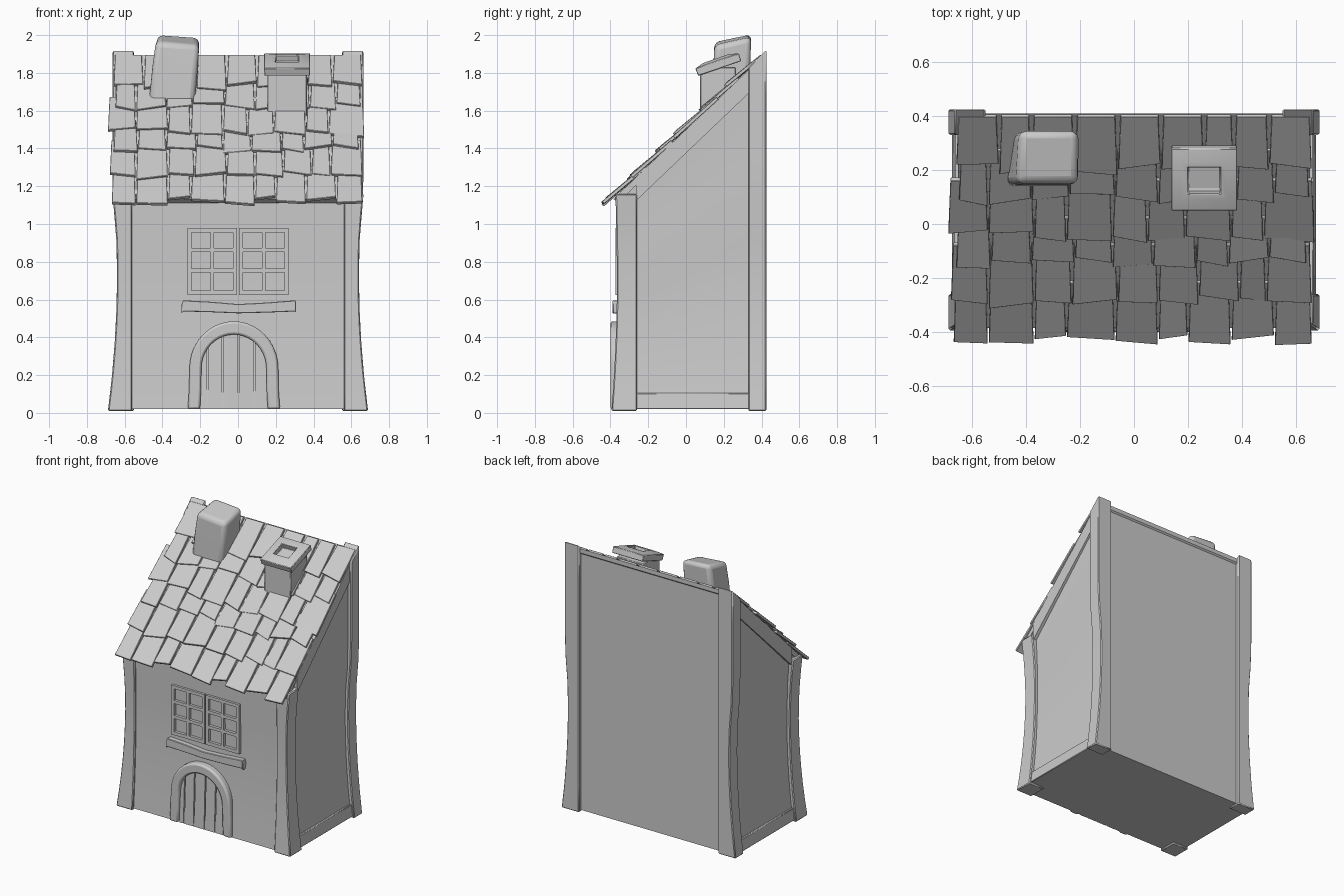
import bpy, bmesh, math, random
from mathutils import Vector, Matrix

random.seed(4)
cube = bpy.data.objects.get("Cube")
if cube:
    bpy.data.objects.remove(cube, do_unlink=True)

grey = bpy.data.materials.new("plain_grey")
grey.use_nodes = True
colour = (0.6, 0.6, 0.6, 1)
grey.diffuse_color = colour
grey.node_tree.nodes["Principled BSDF"].inputs["Base Color"].default_value = colour


def finish(name, bm, bevel=0.0, segments=1):
    bmesh.ops.recalc_face_normals(bm, faces=bm.faces)
    mesh = bpy.data.meshes.new(name)
    bm.to_mesh(mesh)
    bm.free()
    mesh.materials.append(grey)
    ob = bpy.data.objects.new(name, mesh)
    bpy.context.collection.objects.link(ob)
    if bevel:
        mod = ob.modifiers.new("soft_edges", "BEVEL")
        mod.width, mod.segments = bevel, segments
    bpy.ops.object.select_all(action="DESELECT")
    ob.select_set(True)
    bpy.context.view_layer.objects.active = ob
    bpy.ops.object.shade_smooth_by_angle(angle=math.radians(35))
    return ob


def loft(bm, rings):
    """Skin a list of equal rings and cap both ends."""
    rows = [[bm.verts.new(p) for p in ring] for ring in rings]
    n = len(rows[0])
    for a, b in zip(rows, rows[1:]):
        for i in range(n):
            bm.faces.new((a[i], a[(i + 1) % n], b[(i + 1) % n], b[i]))
    bm.faces.new(rows[0])
    bm.faces.new(rows[-1])


def part(name, rings, bevel=0.0, segments=1):
    bm = bmesh.new()
    loft(bm, rings)
    return finish(name, bm, bevel, segments)


def box_rings(x0, x1, y0, y1, z0, z1):
    return [[(x0, y0, z), (x1, y0, z), (x1, y1, z), (x0, y1, z)] for z in (z0, z1)]


def half_width(z):
    if z < 0.75:
        return 0.64 + 0.05 * (1 - z / 0.75) ** 2
    return 0.64 + 0.025 * min(1, (z - 0.75) / 0.4) ** 2


def front_y(z):
    return -0.365 - (0.03 * (1 - z / 0.75) ** 2 if z < 0.75 else 0.02 * (z - 0.75))


def roof_z(y):
    return 1.5 + 0.955 * y


STEPS = [i / 10 for i in range(11)]

# Curved wall body with a sloping top
rings = []
for t in STEPS:
    zf, zb = 0.02 + 1.11 * t, 0.02 + 1.84 * t
    wf, wb = half_width(zf) - 0.025, half_width(zb) - 0.025
    yf = front_y(zf) + 0.015
    rings.append([(-wf, yf, zf), (wf, yf, zf), (wb, 0.4, zb), (-wb, 0.4, zb)])
part("walls", rings)

for side, label in ((1, "left"), (-1, "right")):
    # Corner posts
    rings = []
    for t in STEPS:
        z = 0.01 + 1.15 * t
        w, y = half_width(z) * side, front_y(z)
        rings.append([(0.56 * side, y, z), (w, y, z), (w, -0.26, z), (0.56 * side, -0.26, z)])
    part("front_post_" + label, rings, 0.006)
    rings = []
    for t in STEPS:
        z, lift = 0.01 + 1.82 * t, 0.09 * t ** 8
        w = half_width(z) * side
        rings.append([(0.55 * side, 0.33, z), (w, 0.33, z),
                      (w, 0.425, z + lift), (0.55 * side, 0.425, z + lift)])
    part("back_post_" + label, rings, 0.006)
    # Sill beam and sloping rafter on the side wall
    part("base_beam_" + label, [[(0.58 * side, y, 0.02), (half_width(0.02) * side - 0.012 * side, y, 0.02),
                                 (half_width(0.1) * side - 0.012 * side, y, 0.105), (0.58 * side, y, 0.105)]
                                for y in (-0.27, 0.34)], 0.004)
    part("rafter_" + label, [[(0.58 * side, y, roof_z(y) - 0.125), (0.652 * side, y, roof_z(y) - 0.125),
                              (0.652 * side, y, roof_z(y)), (0.58 * side, y, roof_z(y))]
                             for y in (-0.265, 0.335)])

# Roof deck
part("roof_deck", [[(x, -0.385, roof_z(-0.385)), (x, 0.41, roof_z(0.41)),
                    (x, 0.41, roof_z(0.41) - 0.03), (x, -0.36, roof_z(-0.385) - 0.02)]
                   for x in (-0.645, 0.645)])

# Uneven shingles, row by row from the eaves: lower edge and joints
shingle_rows = [
    (-0.41, (-.67, -.54, -.37, -.25, -.07, .09, .2, .36, .52, .66)),
    (-0.27, (-.68, -.54, -.37, -.23, -.06, .09, .24, .39, .49, .66)),
    (-0.13, (-.66, -.53, -.38, -.22, -.08, .07, .23, .35, .5, .64)),
    (-0.03, (-.69, -.54, -.37, -.25, -.08, .05, .19, .36, .48, .67)),
    (0.11, (-.65, -.54, -.38, -.24, -.07, .09, .21, .38, .52, .65)),
    (0.22, (-.66, -.5, -.38, -.22, -.06, .1, .26, .37, .5, .66)),
]
normal = Vector((0, -0.955, 1)).normalized()
bm = bmesh.new()
for r, (low, joints) in enumerate(shingle_rows):
    high = shingle_rows[r + 1][0] + 0.06 if r < 5 else 0.405
    for x0, x1 in zip(joints, joints[1:]):
        lift = random.uniform(0.022, 0.034)
        drop = random.uniform(-0.018, 0.018)
        skew = random.uniform(-0.012, 0.012)
        rings = []
        for x, lean, s in ((x0 + 0.002, 0.008, -skew), (x1 - 0.002, -0.008, skew)):
            y = low + drop + s
            a = Vector((x, y, roof_z(y))) + normal * lift
            b = Vector((x + lean, high, roof_z(high))) + normal * 0.014
            rings.append([a, b, b - normal * 0.018, a - normal * 0.018])
        loft(bm, rings)
finish("shingles", bm, 0.002)

# Leaning rounded chimney
part("rounded_chimney", [
    [(-.475, .14, 1.64), (-.23, .14, 1.64), (-.22, .33, 1.64), (-.46, .33, 1.64)],
    [(-.455, .145, 1.83), (-.215, .145, 1.81), (-.21, .34, 1.83), (-.44, .34, 1.85)],
    [(-.435, .15, 1.965), (-.205, .15, 1.945), (-.205, .345, 1.99), (-.425, .345, 2.005)],
], 0.028, 3)

# Square chimney: shaft and tilted hollow cap
part("chimney_shaft", box_rings(0.155, 0.365, 0.075, 0.265, 1.55, 1.83), 0.005)
bm = bmesh.new()
profile = [(0.12, -0.026), (0.122, 0.016), (0.085, 0.03), (0.06, 0.03), (0.06, -0.005)]
loops = [[bm.verts.new((sx * h, sy * h * (1 if h > 0.1 else 0.85), z))
          for sx, sy in ((-1, -1), (1, -1), (1, 1), (-1, 1))] for h, z in profile]
for a, b in zip(loops, loops[1:]):
    for i in range(4):
        bm.faces.new((a[i], a[(i + 1) % 4], b[(i + 1) % 4], b[i]))
bm.faces.new(loops[0])
bm.faces.new(loops[-1])
cap = finish("chimney_cap", bm, 0.003)
cap.data.transform(Matrix.Translation((0.26, 0.17, 1.848)) @ Matrix.Rotation(math.radians(19), 4, "X"))

# Window: two casements of crossing bars, each 2 by 3 panes
bm = bmesh.new()
for x0, x1 in ((-0.268, -0.004), (0.004, 0.268)):
    mid = (x0 + x1) / 2
    for x, w in ((x0 + 0.011, 0.011), (mid, 0.009), (x1 - 0.011, 0.011)):
        loft(bm, box_rings(x - w, x + w, -0.372, -0.34, 0.625, 0.978))
    for z, h in ((0.637, 0.012), (0.754, 0.011), (0.862, 0.011), (0.967, 0.011)):
        loft(bm, box_rings(x0, x1, -0.371, -0.34, z - h, z + h))
finish("window_frame", bm)

# Sagging window ledge
part("window_ledge", [[(x, -0.388, 0.525 + s), (x, -0.388, 0.572 + 2 * s),
                       (x, -0.34, 0.572 + 2 * s), (x, -0.34, 0.525 + s)]
                      for x, s in ((-0.3, 0), (-0.29, 0.012), (-0.14, 0.008), (0, 0.002),
                                   (0.15, 0.006), (0.305, 0.012), (0.308, 0))], 0.003)

# Door surround: legs and a round arch
DOOR_X, SPRING = -0.022, 0.235
path = [(1.04, 0, 0.02), (1.01, 0, 0.12)]
path += [(math.cos(a), math.sin(a), SPRING) for a in (math.pi * i / 20 for i in range(21))]
path += [(-1.01, 0, 0.12), (-1.04, 0, 0.02)]
rings = []
for c, s, z in path:
    inner, outer = (DOOR_X + 0.172 * c, z + 0.18 * s), (DOOR_X + 0.235 * c, z + 0.25 * s)
    rings.append([(inner[0], -0.34, inner[1]), (inner[0], -0.4, inner[1]),
                  (outer[0], -0.4, outer[1]), (outer[0], -0.34, outer[1])])
part("door_arch", rings, 0.012, 2)

# Door planks with rounded tops, separated by narrow grooves
bm = bmesh.new()
edges = (-0.2, -0.16, -0.082, 0.003, 0.085, 0.155)
for x0, x1 in zip(edges, edges[1:]):
    tops = []
    for i in range(5):
        x = x0 + 0.004 + (x1 - x0 - 0.008) * i / 4
        u = min(1, abs(x - DOOR_X) / 0.18)
        tops.append((x, SPRING + 0.186 * math.sqrt(1 - u * u)))
    loft(bm, [[(x, -0.383, 0.02), (x, -0.37, z), (x, -0.34, z), (x, -0.34, 0.02)] for x, z in tops])
finish("door_planks", bm)
